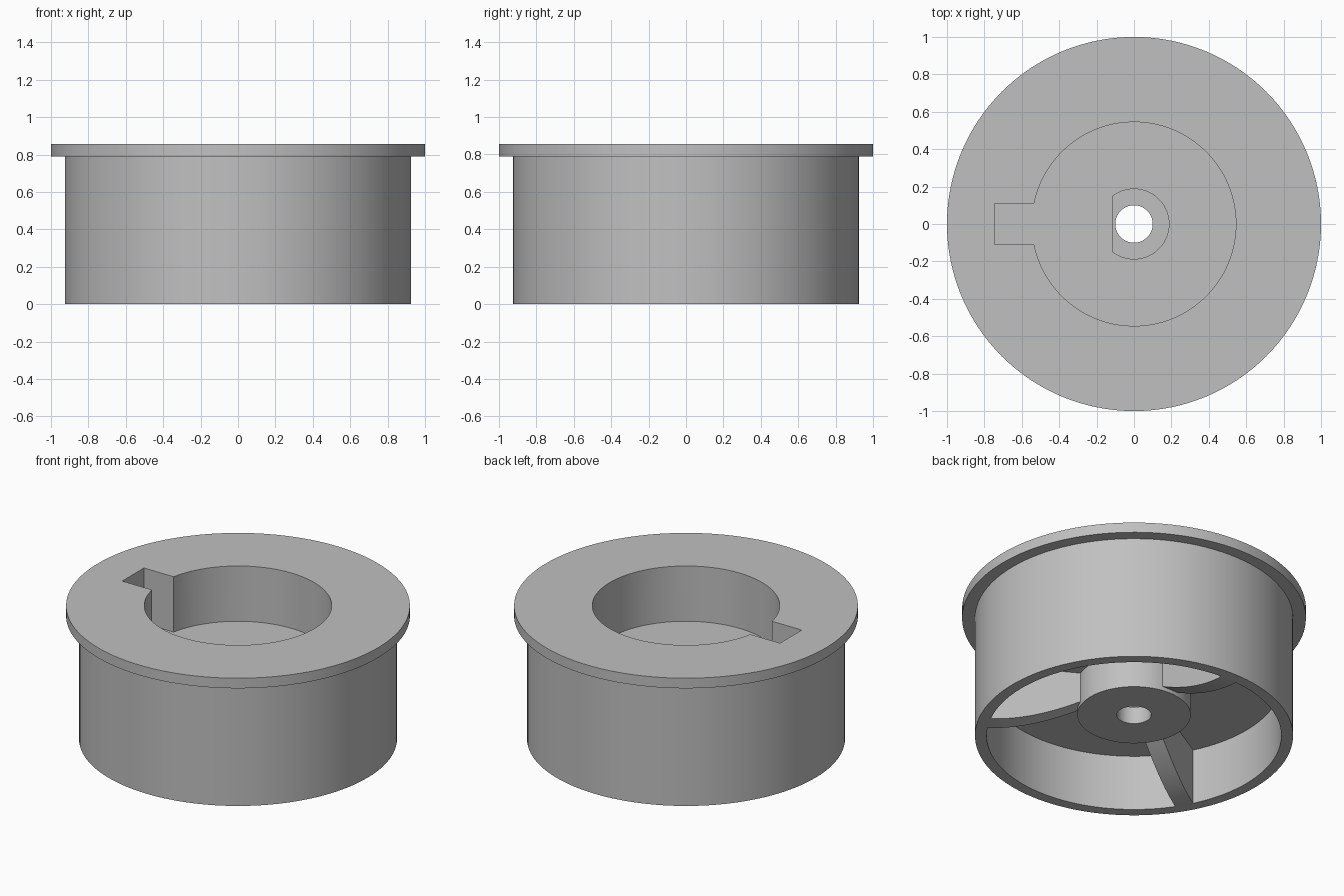
import bpy, bmesh, math
from mathutils import Matrix, Vector

cube = bpy.data.objects.get("Cube")
if cube:
    bpy.data.objects.remove(cube, do_unlink=True)

SEGMENTS = 128
TOP, POCKET_FLOOR, CEILING, HUB_BOTTOM = 0.855, 0.5, 0.357, 0.14
INNER_R, HUB_R, BORE_R = 0.857, 0.33, 0.1

grey = bpy.data.materials.new("plain_grey")
grey.use_nodes = True
colour = (0.53, 0.53, 0.53, 1)
grey.diffuse_color = colour
for node in grey.node_tree.nodes:
    if node.type == 'BSDF_PRINCIPLED':
        node.inputs["Base Color"].default_value = colour


def make_object(name, bm):
    bmesh.ops.recalc_face_normals(bm, faces=bm.faces)
    mesh = bpy.data.meshes.new(name)
    bm.to_mesh(mesh)
    bm.free()
    mesh.materials.append(grey)
    obj = bpy.data.objects.new(name, mesh)
    bpy.context.collection.objects.link(obj)
    return obj


def lathe(name, profile):
    """Revolve a closed (radius, z) outline about the z axis."""
    bm = bmesh.new()
    rings = []
    for i in range(SEGMENTS):
        a = 2 * math.pi * i / SEGMENTS
        rings.append([bm.verts.new((r * math.cos(a), r * math.sin(a), z)) for r, z in profile])
    n = len(profile)
    for i, ring in enumerate(rings):
        nxt = rings[(i + 1) % SEGMENTS]
        for j in range(n):
            k = (j + 1) % n
            bm.faces.new((ring[j], nxt[j], nxt[k], ring[k]))
    return make_object(name, bm)


def add_prism(bm, points, offset):
    """Extrude a flat outline of 3D points by an offset."""
    face = bm.faces.new([bm.verts.new(p) for p in points])
    moved = bmesh.ops.extrude_face_region(bm, geom=[face], use_keep_orig=True)["geom"]
    bmesh.ops.translate(bm, vec=offset, verts=[v for v in moved if isinstance(v, bmesh.types.BMVert)])


def arc(radius, start, end, steps=SEGMENTS):
    angles = [start + (end - start) * i / steps for i in range(steps + 1)]
    return [(radius * math.cos(a), radius * math.sin(a)) for a in angles]


def cut(target, name, outline, bottom, top):
    """Cut a vertical prism out of the target and remove the cutter."""
    bm = bmesh.new()
    add_prism(bm, [(x, y, bottom) for x, y in outline], Vector((0, 0, top - bottom)))
    cutter = make_object(name, bm)
    cutter.hide_render = True
    mod = target.modifiers.new(name, 'BOOLEAN')
    mod.operation, mod.solver, mod.object = 'DIFFERENCE', 'EXACT', cutter
    bpy.context.view_layer.update()
    result = target.evaluated_get(bpy.context.evaluated_depsgraph_get())
    mesh = bpy.data.meshes.new_from_object(result)
    target.modifiers.clear()
    target.data = mesh
    bpy.data.objects.remove(cutter, do_unlink=True)


# Flanged drum with a hollow underside, a hub and a through bore
drum = lathe("flanged_drum", [
    (BORE_R, TOP), (1, TOP), (1, 0.79), (0.925, 0.79), (0.925, 0),
    (INNER_R, 0), (INNER_R, CEILING), (HUB_R, CEILING),
    (HUB_R, HUB_BOTTOM), (BORE_R, HUB_BOTTOM)])

# Round top pocket with a keyway on one side
half = math.asin(0.11 / 0.545)
keyhole = arc(0.545, half - math.pi, math.pi - half) + [(-0.745, 0.11), (-0.745, -0.11)]
cut(drum, "pocket_cutter", keyhole, POCKET_FLOOR, TOP + 0.1)

# D-shaped recess around the bore
flat = math.acos(0.115 / 0.187)
cut(drum, "recess_cutter", arc(0.187, flat - math.pi, math.pi - flat), 0.25, POCKET_FLOOR + 0.1)

# Three ribs, curved along their lower edge, join the hub to the rim
bm = bmesh.new()
width, start, end, steps = 0.11, HUB_R - 0.02, INNER_R + 0.002, 20
curve = []
for i in range(steps + 1):
    t = i / steps
    curve.append((start + (end - start) * t, 0.175 * (1 - t) ** 1.7))
outline = curve + [(end, CEILING + 0.01), (start, CEILING + 0.01)]
for angle in (90, 210, 330):
    turn = Matrix.Rotation(math.radians(angle), 3, 'Z')
    add_prism(bm, [turn @ Vector((r, -width / 2, z)) for r, z in outline],
              turn @ Vector((0, width, 0)))
ribs = make_object("underside_ribs", bm)

# Smooth the round walls, keep the edges sharp
bpy.ops.object.select_all(action='DESELECT')
for obj in (drum, ribs):
    obj.select_set(True)
bpy.context.view_layer.objects.active = drum
bpy.ops.object.shade_smooth_by_angle(angle=math.radians(30))
